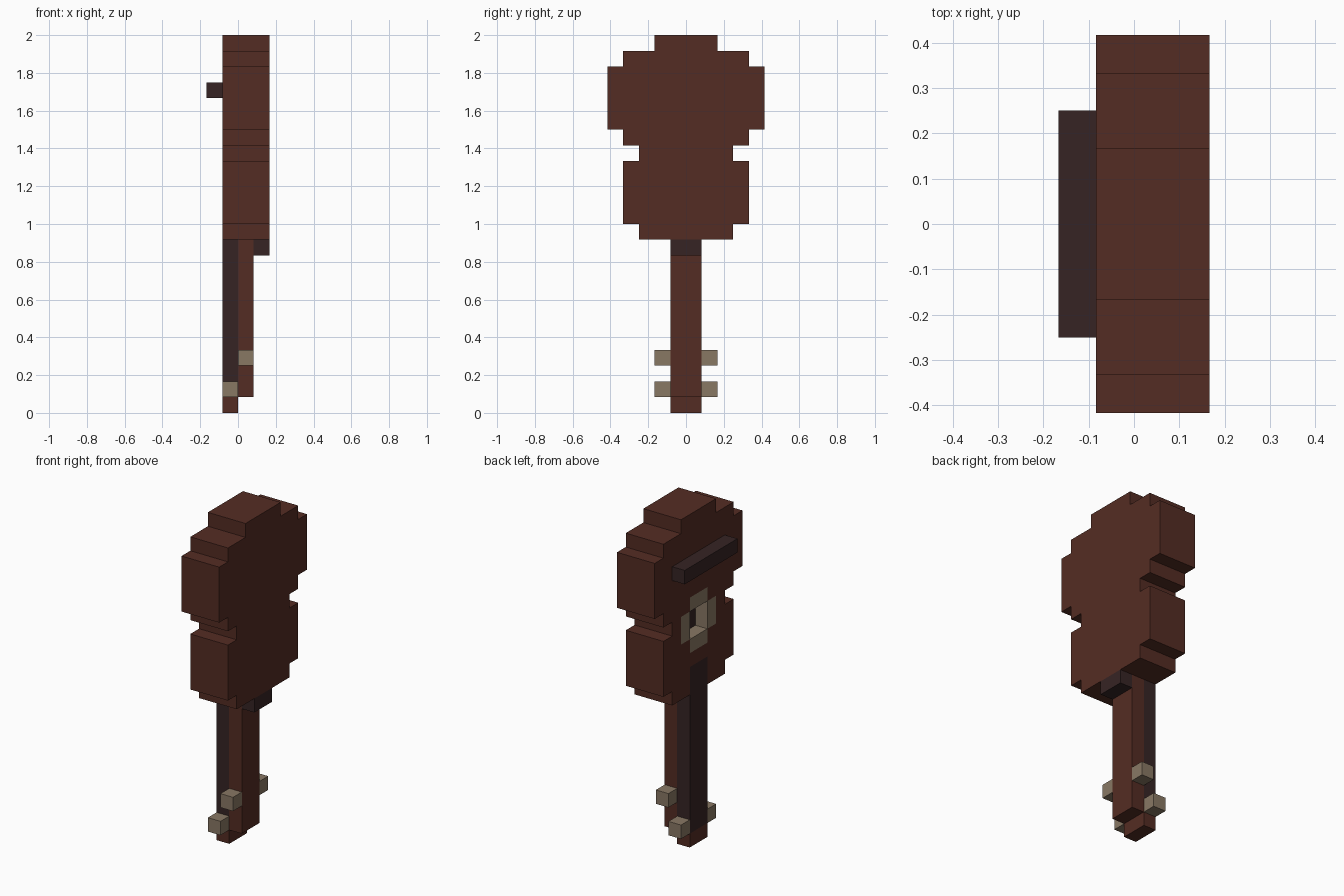
import bpy, bmesh

if "Cube" in bpy.data.objects:
    bpy.data.objects.remove(bpy.data.objects["Cube"])

U = 1 / 12  # size of one block


def material(name, rgb):
    """Flat material from 0-255 sRGB values."""
    lin = [((c / 255 + 0.055) / 1.055) ** 2.4 for c in rgb] + [1.0]
    m = bpy.data.materials.new(name)
    m.use_nodes = True
    m.diffuse_color = lin
    bsdf = m.node_tree.nodes["Principled BSDF"]
    bsdf.inputs["Base Color"].default_value = lin
    bsdf.inputs["Roughness"].default_value = 0.9
    return m


BROWN = material("red brown wood", (84, 44, 35))
DARK = material("dark wood", (54, 36, 36))
TAN = material("pale tan", (137, 120, 100))


def slab(name, steps, x0, x1, mat, y=0):
    """Stepped silhouette, rows of (z0, z1, half width), extruded along x. Block units."""
    right = [(y + w, z) for z0, z1, w in steps for z in (z0, z1)]
    left = [(y - w, z) for z0, z1, w in steps for z in (z0, z1)]
    outline = right + left[::-1]
    bm = bmesh.new()
    face = bm.faces.new([bm.verts.new((x0 * U, a * U, z * U)) for a, z in outline])
    ext = bmesh.ops.extrude_face_region(bm, geom=[face])
    verts = [v for v in ext["geom"] if isinstance(v, bmesh.types.BMVert)]
    bmesh.ops.translate(bm, vec=((x1 - x0) * U, 0, 0), verts=verts)
    bmesh.ops.recalc_face_normals(bm, faces=bm.faces[:])
    mesh = bpy.data.meshes.new(name)
    bm.to_mesh(mesh)
    bm.free()
    mesh.materials.append(mat)
    ob = bpy.data.objects.new(name, mesh)
    bpy.context.collection.objects.link(ob)
    return ob


def cut(ob, steps, x0, x1):
    """Cut a stepped slab out of an object."""
    cutter = slab("cutter", steps, x0, x1, ob.data.materials[0])
    cutter.hide_render = True
    mod = ob.modifiers.new("cut", 'BOOLEAN')
    mod.operation = 'DIFFERENCE'
    mod.solver = 'EXACT'
    mod.object = cutter
    bpy.context.view_layer.objects.active = ob
    bpy.ops.object.modifier_apply(modifier=mod.name)
    bpy.data.objects.remove(cutter)


# Body with a waist, recessed for the sound hole and the fretboard end
RING = [(14, 15, 1), (15, 17, 2), (17, 18, 1)]
body = slab("body", [(11, 12, 3), (12, 16, 4), (16, 17, 3), (17, 18, 4),
                     (18, 22, 5), (22, 23, 4), (23, 24, 2)], -1, 2, BROWN)
cut(body, RING, -2, 0)
cut(body, [(10, 13, 1)], -2, 0)

# Sound hole surround and its dark bottom
ring = slab("sound_hole_ring", RING, -1, 0, TAN)
cut(ring, [(15, 17, 1)], -2, 1)
slab("sound_hole_bottom", [(15, 17, 1)], -0.05, 0, DARK)

# Bridge across the front of the body
slab("bridge", [(20, 21, 3)], -2, -1, DARK)

# Neck, fretboard, heel and head tip
slab("neck", [(1, 11, 1)], 0, 1, BROWN)
slab("fretboard", [(1, 13, 1)], -1, 0, DARK)
slab("neck_heel", [(10, 11, 1)], 1, 2, DARK)
slab("head_tip", [(0, 1, 1)], -1, 0, BROWN)

# Tuning pegs on both sides of the head
for side, label in ((1, "back"), (-1, "front")):
    slab("lower_peg_" + label, [(1, 2, 0.5)], -1, 0, TAN, y=1.5 * side)
    slab("upper_peg_" + label, [(3, 4, 0.5)], 0, 1, TAN, y=1.5 * side)
